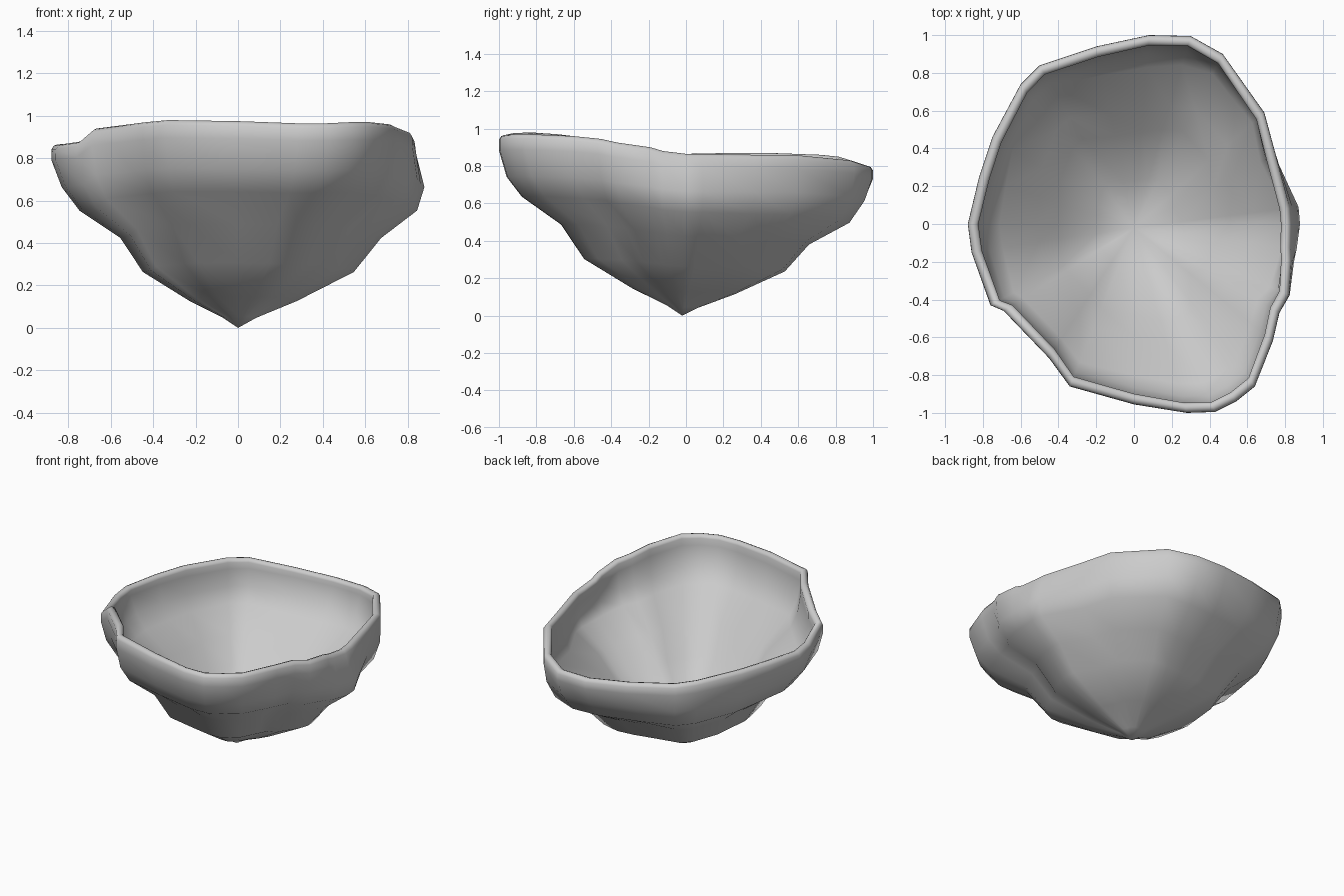
import bpy, bmesh
from mathutils import Vector

if "Cube" in bpy.data.objects:
    bpy.data.objects.remove(bpy.data.objects["Cube"])

THICK = 0.055
CENTRE_Y = -0.02

# Rim outline, clockwise from the back: x, y, rim height, flare of the lower wall
RIM = [(.08, 1.0, .80, .03), (.30, .995, .80, .06), (.47, .90, .83, .14),
       (.69, .59, .86, .20), (.75, .37, .86, .18), (.87, .09, .865, .22),
       (.878, 0, .865, .22), (.865, -.13, .88, .2), (.855, -.20, .90, .18),
       (.83, -.38, .925, .12), (.77, -.47, .945, .08), (.735, -.62, .96, .06),
       (.64, -.86, .97, .05), (.54, -.94, .97, .05), (.43, -.995, .965, .05),
       (.28, -1.0, .965, .05), (0, -.955, .975, .05), (-.34, -.86, .98, .08),
       (-.45, -.71, .97, .1), (-.69, -.46, .94, .1), (-.76, -.43, .88, .06),
       (-.86, -.15, .865, 0), (-.88, 0, .865, 0), (-.82, .25, .87, .04),
       (-.75, .46, .87, .1), (-.60, .74, .86, .14), (-.50, .84, .85, .13),
       (-.20, .94, .82, .05)]

# How far the lip pulls in above the bulge on the right side
PINCH = {5: .05, 6: .05, 7: .04, 8: .025, 9: .01}

# Wall profile: fraction of radius, fraction of height, share of flare
WALL = [(0, 0, 0), (.08, .055, 1), (.26, .147, 1), (.51, .305, 1),
        (.63, .49, 1), (.85, .64, .6), (.945, .768, .27), (1, .915, 0)]


def column(i):
    """Outer wall, rounded lip and inner wall as (radius, z) for one rim point."""
    x, y, h, flare = RIM[i]
    pinch = PINCH.get(i, 0)
    radius = Vector((x, y - CENTRE_Y)).length
    # belts sit a little higher at the front and lower at the back
    lift = 1 - .03 * y
    outer = [Vector((r * radius * (1 + flare * f), z * h * (lift if r < .9 else 1)))
             for r, z, f in WALL]
    outer[-1].x *= 1 - .7 * pinch
    lip_r = radius * (1 - pinch)
    outer.append(Vector((lip_r - .001, h - .022)))
    inner = []
    for k in range(2, len(outer)):
        if k == len(outer) - 1:
            inner.append(outer[k] + Vector((-THICK, 0)))
            continue
        t = (outer[k + 1] - outer[k - 1]).normalized()
        inner.append(outer[k] + Vector((-t.y, t.x)) * THICK)
    lip = [Vector((lip_r - .012, h - .006)), Vector((lip_r - THICK / 2, h)),
           Vector((lip_r - THICK + .008, h - .006))]
    return outer[1:] + lip + inner[::-1]


# Loft the closed shell of the bowl
bm = bmesh.new()
cols = []
for i, (x, y, h, flare) in enumerate(RIM):
    d = Vector((x, y - CENTRE_Y)).normalized()
    cols.append([bm.verts.new((d.x * p.x, d.y * p.x + CENTRE_Y, p.y)) for p in column(i)])
tip_out = bm.verts.new((0, CENTRE_Y, 0))
tip_in = bm.verts.new((0, CENTRE_Y, .065))
for i, a in enumerate(cols):
    b = cols[(i + 1) % len(cols)]
    bm.faces.new((tip_out, a[0], b[0]))
    bm.faces.new((tip_in, b[-1], a[-1]))
    for k in range(len(a) - 1):
        bm.faces.new((a[k], a[k + 1], b[k + 1], b[k]))
bmesh.ops.recalc_face_normals(bm, faces=bm.faces)
mesh = bpy.data.meshes.new("bowl")
bm.to_mesh(mesh)
bm.free()
bowl = bpy.data.objects.new("bowl", mesh)
bpy.context.collection.objects.link(bowl)

# Smooth shading
for poly in mesh.polygons:
    poly.use_smooth = True
